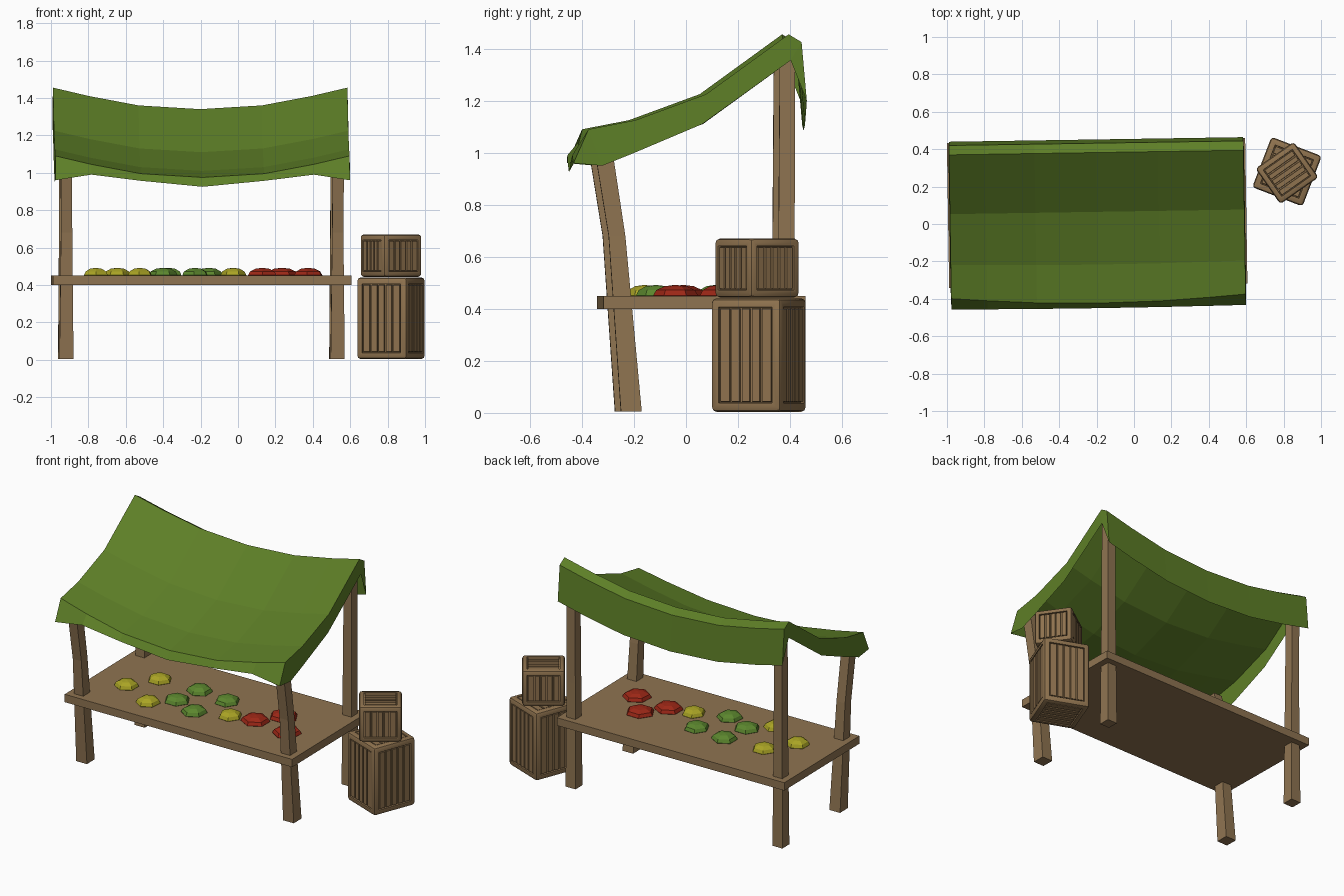
import bpy, bmesh, math
from mathutils import Matrix, Vector

if "Cube" in bpy.data.objects:
    bpy.data.objects.remove(bpy.data.objects["Cube"])

# The whole stall is turned very slightly about its own centre
STALL = (Matrix.Translation((-0.197, 0.06, 0)) @ Matrix.Rotation(0.0157, 4, 'Z')
         @ Matrix.Translation((0, -0.06, 0)))


def material(name, rgb):
    m = bpy.data.materials.new(name)
    m.diffuse_color = (*rgb, 1)
    m.use_nodes = True
    m.node_tree.nodes["Principled BSDF"].inputs["Base Color"].default_value = m.diffuse_color
    return m


WOOD = material("stall wood", (0.275, 0.175, 0.083))
CRATE = material("crate wood", (0.275, 0.170, 0.077))
CLOTH = material("green cloth", (0.110, 0.210, 0.020))
YELLOW = material("yellow fruit", (0.40, 0.37, 0.018))
GREEN = material("green fruit", (0.105, 0.24, 0.027))
RED = material("red fruit", (0.33, 0.020, 0.008))


def finish(name, bm, mat, matrix=Matrix.Identity(4), recalc=True):
    if recalc:
        bmesh.ops.recalc_face_normals(bm, faces=bm.faces)
    me = bpy.data.meshes.new(name)
    bm.to_mesh(me)
    bm.free()
    me.transform(matrix)
    me.materials.append(mat)
    ob = bpy.data.objects.new(name, me)
    bpy.context.collection.objects.link(ob)
    return ob


def rings_prism(name, rings, mat, matrix):
    """Square post through rings of (x, y, z, width x, width y)."""
    bm = bmesh.new()
    loops = [[bm.verts.new((x + sx * wx / 2, y + sy * wy / 2, z))
              for sx, sy in ((-1, -1), (1, -1), (1, 1), (-1, 1))]
             for x, y, z, wx, wy in rings]
    for a, b in zip(loops, loops[1:]):
        for i in range(4):
            j = (i + 1) % 4
            bm.faces.new((a[i], a[j], b[j], b[i]))
    bm.faces.new(loops[0][::-1])
    bm.faces.new(loops[-1])
    return finish(name, bm, mat, matrix)


# Table top
rings_prism("table_top", [(0, 0.058, z, 1.595, 0.777) for z in (0.40, 0.45)], WOOD, STALL)

# Four posts: the front ones lean forward with a kink
for side, s in (("left", -1), ("right", 1)):
    rings_prism("front_post_" + side,
                [(s * 0.725, -0.222, 0.005, 0.075, 0.08),
                 (s * 0.725, -0.277, 0.68, 0.06, 0.064),
                 (s * 0.727, -0.335, 1.05, 0.06, 0.068)], WOOD, STALL)
    rings_prism("back_post_" + side,
                [(s * 0.725, 0.375, 0.005, 0.07, 0.072),
                 (s * 0.725, 0.375, 0.68, 0.06, 0.062),
                 (s * 0.727, 0.378, 1.40, 0.055, 0.058)], WOOD, STALL)

# Canopy: a profile swept across with sag, plus a hanging flap on each end
profile = [(-0.445, 0.96), (-0.387, 1.09), (-0.207, 1.125), (0.065, 1.225),
           (0.382, 1.455), (0.432, 1.425), (0.452, 1.20)]
bulge = [0.005, 0.036, 0.01, 0, 0, 0, 0]
columns = [(-0.787, 0, 0), (-0.595, 0.045, -0.03), (-0.33, 0.095, 0.003), (0, 0.115, 0.035),
           (0.33, 0.095, 0.003), (0.595, 0.045, -0.03), (0.787, 0, 0)]
flap = [(-0.335, 0.95), (-0.21, 1.0), (0.05, 1.11), (0.39, 1.355)]
bm = bmesh.new()
grid = [[bm.verts.new((x, y - b * sag / 0.115, z - (hem if i == 0 else sag)))
         for i, ((y, z), b) in enumerate(zip(profile, bulge))]
        for x, sag, hem in columns]
for a, b in zip(grid, grid[1:]):
    for i in range(6):
        bm.faces.new((a[i], b[i], b[i + 1], a[i + 1]))
for t, s in ((grid[0], -1), (grid[-1], 1)):
    p = [bm.verts.new((s * 0.79, y, z)) for y, z in flap]
    for f in ((t[0], t[1], p[0]), (t[1], t[2], p[1], p[0]), (t[2], t[3], p[2], p[1]),
              (t[3], t[4], p[3], p[2]), (t[4], t[5], p[3]), (t[5], t[6], p[3])):
        bm.faces.new(f if s < 0 else f[::-1])
bmesh.ops.recalc_face_normals(bm, faces=bm.faces)
bm.faces.ensure_lookup_table()
if bm.faces[2].normal.z < 0:
    bmesh.ops.reverse_faces(bm, faces=bm.faces)
finish("canopy", bm, CLOTH, STALL, recalc=False)

# Fruit mounds lying on the table
goods = {
    "yellow": (YELLOW, 0.073, [(-0.76, -0.043), (-0.645, 0.13), (-0.525, -0.16), (-0.025, -0.043)]),
    "green": (GREEN, 0.078, [(-0.37, 0.14), (-0.40, -0.045), (-0.23, -0.115), (-0.155, 0.113)]),
    "red": (RED, 0.087, [(0.13, -0.01), (0.235, 0.127), (0.375, -0.04)]),
}
for colour, (mat, r, spots) in goods.items():
    for n, (x, y) in enumerate(spots):
        bm = bmesh.new()
        bmesh.ops.create_uvsphere(bm, u_segments=6, v_segments=6, radius=1)
        m = (Matrix.Translation((x, y, 0.452)) @ Matrix.Rotation(0.5 * n, 4, 'Z')
             @ Matrix.Diagonal((r, r * 0.95, 0.04, 1)))
        finish(f"{colour}_fruit_{n + 1}", bm, mat, m)


def crate(name, centre, size, angle, frame):
    """Rounded box with a recessed, slatted panel on every side."""
    bm = bmesh.new()
    bmesh.ops.create_cube(bm, size=1, matrix=Matrix.Diagonal((*size, 1)))
    bmesh.ops.bevel(bm, geom=bm.edges[:], offset=0.018, segments=2, profile=0.5, affect='EDGES')
    bm.normal_update()
    panels = [f for f in bm.faces if f.calc_area() > 0.01 and max(map(abs, f.normal)) > 0.99]
    bmesh.ops.inset_individual(bm, faces=panels, thickness=frame, depth=0)
    bmesh.ops.inset_individual(bm, faces=panels, thickness=0.002, depth=-0.012)
    for f in panels:
        f.material_index = 1
    # cut each panel into five strips
    bm.normal_update()
    for cut_axis, facing in ((0, (1,)), (1, (0, 2))):
        span = size[cut_axis] - 2 * (0.018 + frame)
        direction = Vector((cut_axis == 0, cut_axis == 1, 0))
        for k in range(1, 5):
            fs = [f for f in bm.faces if f.material_index == 1
                  and any(abs(f.normal[a]) > 0.9 for a in facing)]
            geom = set(fs)
            for f in fs:
                geom.update(f.edges)
                geom.update(f.verts)
            bmesh.ops.bisect_plane(bm, geom=list(geom), dist=1e-5, plane_no=direction,
                                   plane_co=direction * span * (k / 5 - 0.5))
    # raise the strips into slats
    strips = [f for f in bm.faces if f.material_index == 1]
    bmesh.ops.inset_individual(bm, faces=strips, thickness=0.005, depth=0)
    bmesh.ops.inset_individual(bm, faces=strips, thickness=0.002, depth=0.010)
    for f in bm.faces:
        f.material_index = 0
    ob = finish(name, bm, CRATE,
                Matrix.Translation(centre) @ Matrix.Rotation(math.radians(angle), 4, 'Z'))
    bpy.ops.object.select_all(action='DESELECT')
    ob.select_set(True)
    bpy.context.view_layer.objects.active = ob
    bpy.ops.object.shade_smooth_by_angle(angle=math.radians(40))


crate("large_crate", (0.818, 0.28, 0.222), (0.288, 0.288, 0.436), -21, 0.022)
crate("small_crate", (0.818, 0.273, 0.557), (0.25, 0.232, 0.228), 35, 0.016)
